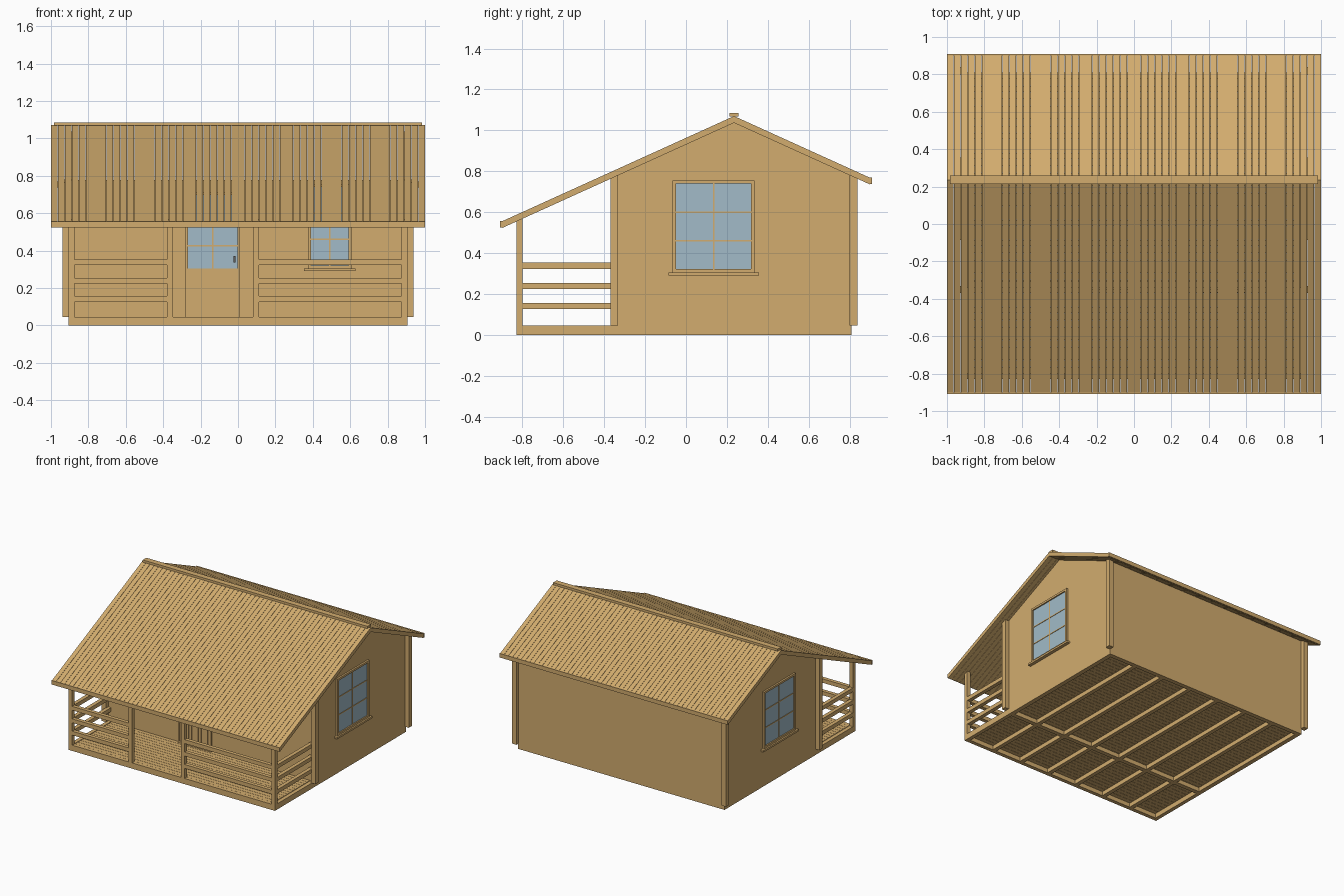
import bpy, bmesh

cube = bpy.data.objects.get("Cube")
if cube:
    bpy.data.objects.remove(cube, do_unlink=True)


def material(name, rgb):
    m = bpy.data.materials.new(name)
    m.use_nodes = True
    m.diffuse_color = (*rgb, 1)
    m.node_tree.nodes["Principled BSDF"].inputs["Base Color"].default_value = (*rgb, 1)
    return m


WOOD = material("tan wood", (0.645, 0.413, 0.156))
GLASS = material("pale blue glass", (0.36, 0.50, 0.58))
METAL = material("dark metal", (0.12, 0.11, 0.10))


def prisms(name, parts, mat=WOOD):
    """One object from (yz profile, x0, x1) prisms."""
    bm = bmesh.new()
    for profile, x0, x1 in parts:
        ends = [[bm.verts.new((x, y, z)) for y, z in profile] for x in (x0, x1)]
        bm.faces.new(ends[0])
        bm.faces.new(ends[1][::-1])
        n = len(profile)
        for i in range(n):
            j = (i + 1) % n
            bm.faces.new((ends[0][j], ends[0][i], ends[1][i], ends[1][j]))
    bmesh.ops.recalc_face_normals(bm, faces=bm.faces)
    mesh = bpy.data.meshes.new(name)
    bm.to_mesh(mesh)
    bm.free()
    mesh.materials.append(mat)
    obj = bpy.data.objects.new(name, mesh)
    bpy.context.collection.objects.link(obj)
    return obj


def boxes(name, parts, mat=WOOD):
    """One object from (x0, x1, y0, y1, z0, z1) boxes."""
    return prisms(name, [([(y0, z0), (y1, z0), (y1, z1), (y0, z1)], x0, x1)
                         for x0, x1, y0, y1, z0, z1 in parts], mat)


# Main sizes
HX = 0.905                                # half width of the house
FRONT, WALL, BACK = -0.83, -0.34, 0.81    # porch edge, front wall, back wall
RIDGE, TOP, SLOPE, THICK = 0.235, 1.07, 0.4535, 0.033
DECK = 0.045


def under(y):
    """Height of the roof underside."""
    return TOP - THICK - SLOPE * abs(y - RIDGE)


# Roof boards on both slopes, separated by narrow gaps
COUNT = 54
PITCH = 2 / COUNT
for name, eave in (("front_roof_boards", -0.9), ("back_roof_boards", 0.9)):
    low, high = under(eave), TOP - THICK
    profile = [(eave, low), (RIDGE, high), (RIDGE, TOP), (eave, low + THICK)]
    prisms(name, [(profile, -1 + i * PITCH + 0.001, -1 + (i + 1) * PITCH - 0.001)
                  for i in range(COUNT)])

# Eave boards and ridge cap
boxes("front_eave_board", [(-1, 1, -0.91, -0.9, 0.524, 0.556)])
boxes("back_eave_board", [(-1, 1, 0.9, 0.91, 0.738, 0.77)])
boxes("ridge_cap", [(-0.985, 0.985, 0.213, 0.258, 1.068, 1.086)])

# Walls
gable = [(WALL, 0), (BACK, 0), (BACK, under(BACK)),
         (RIDGE, under(RIDGE)), (WALL, under(WALL))]
prisms("gable_walls", [(gable, -HX, -HX + 0.035), (gable, HX - 0.035, HX)])
inner = HX - 0.035
boxes("front_wall", [(-inner, inner, WALL, WALL + 0.035, 0, under(WALL))])
boxes("back_wall", [(-inner, inner, BACK - 0.035, BACK, 0, under(BACK))])

# Corner trims
trims = []
for x0, x1 in ((-0.938, -0.9), (0.9, 0.938)):
    for y0, y1 in ((-0.37, -0.332), (0.80, 0.84)):
        profile = [(y0, DECK), (y1, DECK), (y1, under(y1)), (y0, under(y0))]
        trims.append((profile, x0, x1))
prisms("corner_trims", trims)

# Floor frame around the porch
boxes("porch_frame", [(-HX, HX, FRONT, FRONT + 0.03, 0, DECK),
                      (-HX, -HX + 0.03, FRONT + 0.03, WALL, 0, DECK),
                      (HX - 0.03, HX, FRONT + 0.03, WALL, 0, DECK)])

# Floor boards across the house, on joists running front to back
N = 44
step = (BACK - 0.035 - FRONT - 0.03) / N
boxes("floor_boards", [(-inner, inner, FRONT + 0.03 + i * step + 0.001,
                        FRONT + 0.03 + (i + 1) * step - 0.001, 0.033, DECK)
                       for i in range(N)])
joists = []
for i in range(1, 7):
    x = -HX + i * 2 * HX / 7
    for y0, y1 in ((FRONT + 0.03, WALL), (WALL + 0.035, BACK - 0.035)):
        joists.append((x - 0.016, x + 0.016, y0, y1, 0, 0.033))
boxes("floor_joists", joists)

# Porch posts
posts = []
for x0, x1 in ((-HX, -0.873), (-0.38, -0.347), (0.08, 0.113), (0.873, HX)):
    y1 = FRONT + 0.03
    posts.append(([(FRONT, DECK), (y1, DECK), (y1, under(y1)), (FRONT, under(FRONT))], x0, x1))
prisms("porch_posts", posts)

# Porch rails, three high
rails = []
for z in (0.125, 0.223, 0.322):
    rails += [(-0.873, -0.38, FRONT, FRONT + 0.03, z, z + 0.031),
              (0.113, 0.873, FRONT, FRONT + 0.03, z, z + 0.031)]
    for x0, x1 in ((-HX, -0.875), (0.875, HX)):
        rails.append((x0, x1, FRONT + 0.03, -0.335, z, z + 0.031))
boxes("porch_rails", rails)


# Each mapping takes (along, along, outward, outward, z, z) to a box on a wall
def on_front(a0, a1, d0, d1, z0, z1):
    return (a0, a1, WALL - d1, WALL - d0, z0, z1)


def on_left(a0, a1, d0, d1, z0, z1):
    return (HX + d0, HX + d1, a0, a1, z0, z1)


def on_right(a0, a1, d0, d1, z0, z1):
    return (-HX - d1, -HX - d0, a0, a1, z0, z1)


def frame(a0, a1, z0, z1, w, d):
    return [(a0, a0 + w, 0, d, z0, z1), (a1 - w, a1, 0, d, z0, z1),
            (a0 + w, a1 - w, 0, d, z0, z0 + w), (a0 + w, a1 - w, 0, d, z1 - w, z1)]


def window(name, place, a0, a1, z0=0.305, z1=0.755, w=0.016):
    mid = (a0 + a1) / 2
    parts = frame(a0, a1, z0, z1, w, 0.014)
    parts.append((mid - 0.004, mid + 0.004, 0, 0.007, z0 + w, z1 - w))
    for z in (0.46, 0.6):
        parts.append((a0 + w, a1 - w, 0, 0.007, z - 0.004, z + 0.004))
    parts.append((a0 - 0.021, a1 + 0.021, 0, 0.026, z0 - 0.015, z0))
    boxes(name + "_frame", [place(*p) for p in parts])
    boxes(name + "_glass", [place(a0 + w, a1 - w, 0, 0.004, z0 + w, z1 - w)], GLASS)


window("left_window", on_left, -0.065, 0.335)
window("right_window", on_right, -0.065, 0.335)
window("front_window", on_front, 0.375, 0.608)

# Door with a glazed top and a slatted bottom
door = frame(-0.28, 0.012, DECK, 0.71, 0.014, 0.014)
door += [(-0.266, -0.002, 0, 0.008, DECK + 0.014, 0.305),
         (-0.138, -0.130, 0, 0.007, 0.305, 0.696),
         (-0.266, -0.002, 0, 0.007, 0.421, 0.429),
         (-0.266, -0.002, 0, 0.007, 0.551, 0.559)]
boxes("door_frame", [on_front(*p) for p in door])
boxes("door_slats", [on_front(-0.258 + i * 0.0278, -0.243 + i * 0.0278, 0.008, 0.013, 0.07, 0.295)
                     for i in range(9)])
boxes("door_glass", [on_front(-0.266, -0.002, 0, 0.004, 0.305, 0.696)], GLASS)
boxes("door_handle", [on_front(-0.024, -0.014, 0.004, 0.022, 0.335, 0.372)], METAL)
